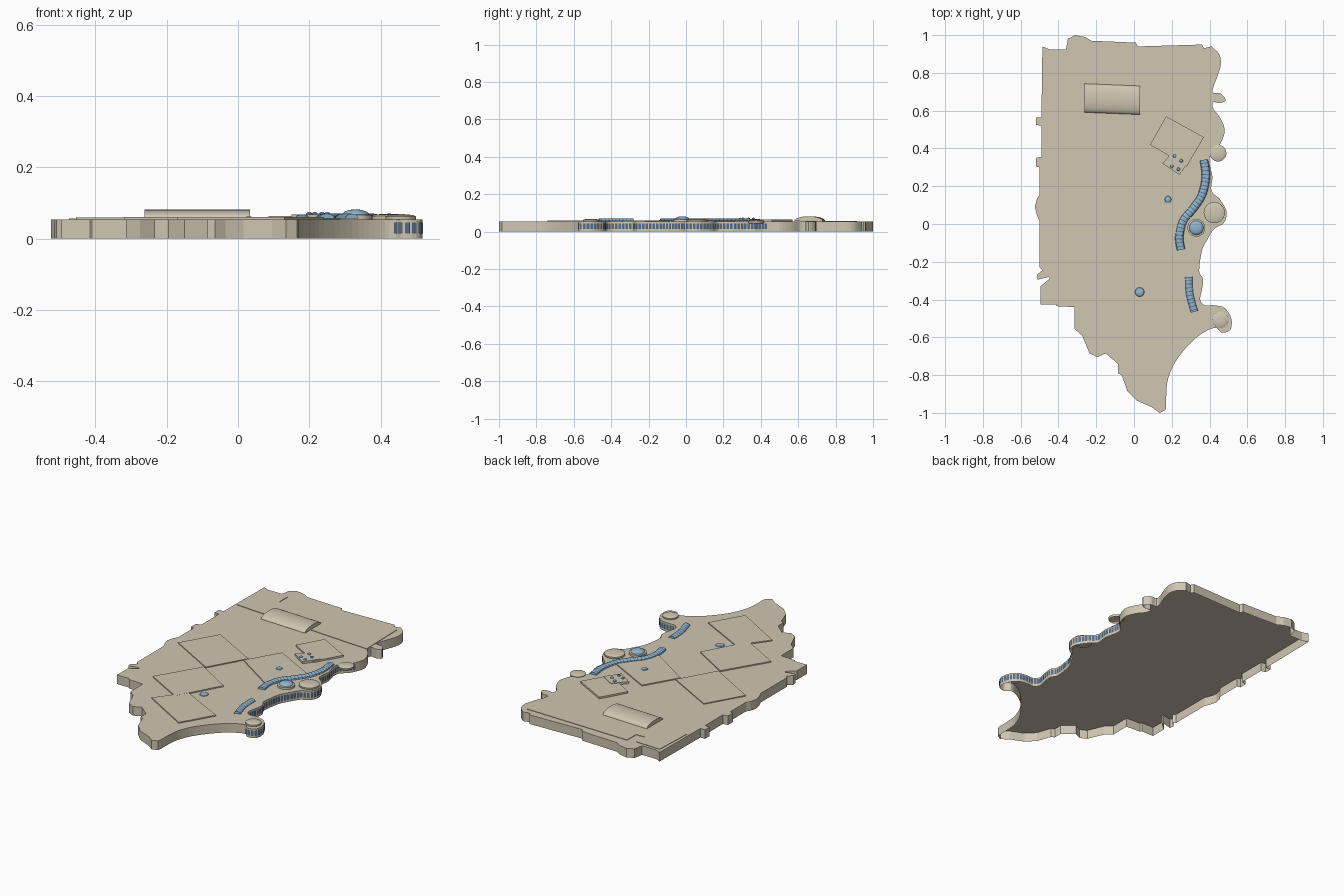
import bpy, bmesh, math
from mathutils import Vector

if "Cube" in bpy.data.objects:
    bpy.data.objects.remove(bpy.data.objects["Cube"])


def material(name, col):
    m = bpy.data.materials.new(name)
    m.diffuse_color = (*col, 1)
    m.use_nodes = True
    m.node_tree.nodes["Principled BSDF"].inputs["Base Color"].default_value = m.diffuse_color
    return m


STONE = material("sandstone", (0.63, 0.57, 0.45))
SKY = material("skylight_blue", (0.28, 0.47, 0.64))
GLASS = material("window_blue", (0.09, 0.15, 0.25))
ROOF = 0.054


def make(name, verts, faces, mats, rule=None, smooth=False):
    me = bpy.data.meshes.new(name)
    me.from_pydata(verts, [], faces)
    for m in mats:
        me.materials.append(m)
    if rule:
        for p in me.polygons:
            p.material_index = rule(p.index)
    ob = bpy.data.objects.new(name, me)
    bpy.context.collection.objects.link(ob)
    if smooth:
        bpy.context.view_layer.objects.active = ob
        ob.select_set(True)
        bpy.ops.object.shade_smooth_by_angle(angle=math.radians(35))
        ob.select_set(False)
    return ob


def prism(name, pts, z0, z1, mat=STONE):
    """Open-bottomed block over a flat outline."""
    area = sum(a[0] * b[1] - b[0] * a[1] for a, b in zip(pts, pts[1:] + pts[:1]))
    if area < 0:
        pts = pts[::-1]
    n = len(pts)
    verts = [(x, y, z) for z in (z0, z1) for x, y in pts]
    faces = [(i, (i + 1) % n, n + (i + 1) % n, n + i) for i in range(n)]
    return make(name, verts, faces + [tuple(range(n, 2 * n))], [mat])


def spin(name, x, y, profile, mat, seg=32):
    """Turned shape; the last profile point is the centre of the top."""
    verts = [(x + r * math.cos(2 * math.pi * i / seg), y + r * math.sin(2 * math.pi * i / seg), z)
             for r, z in profile[:-1] for i in range(seg)]
    verts.append((x, y, profile[-1][1]))
    rings = len(profile) - 1
    faces = [(k * seg + i, k * seg + (i + 1) % seg, (k + 1) * seg + (i + 1) % seg, (k + 1) * seg + i)
             for k in range(rings - 1) for i in range(seg)]
    top = (rings - 1) * seg
    faces += [(top + i, top + (i + 1) % seg, len(verts) - 1) for i in range(seg)]
    return make(name, verts, faces, [mat], smooth=True)


def spline(pts, steps):
    """Smooth curve through the points."""
    p = [pts[0]] + pts + [pts[-1]]
    out = []
    for a, b, c, d in zip(p, p[1:], p[2:], p[3:]):
        for s in range(steps):
            t = s / steps
            out.append(tuple(0.5 * (2 * b[k] + (c[k] - a[k]) * t
                                    + (2 * a[k] - 5 * b[k] + 4 * c[k] - d[k]) * t * t
                                    + (3 * b[k] - a[k] - 3 * c[k] + d[k]) * t ** 3) for k in (0, 1)))
    return out + [pts[-1]]


def walk(path, pitch):
    """Evenly spaced points and directions along a path."""
    out, left = [], 0.0
    for a, b in zip(path, path[1:]):
        a, b = Vector(a), Vector(b)
        length = (b - a).length
        if length < 1e-6:
            continue
        d = (b - a) / length
        while left < length:
            out.append((a + d * left, d))
            left += pitch
        left -= length
    return out


# Main building: north edge, curved east side, stepped west side
north = [(-.485, .94), (-.45, .925), (-.36, .925), (-.35, .98), (-.31, 1.0), (-.26, .99),
         (-.225, .97), (.01, .96), (.02, .94), (.36, .95), (.37, .93)]
east = [(.41, .94), (.45, .90), (.46, .85), (.445, .79), (.42, .725), (.42, .695), (.46, .69),
        (.485, .655), (.455, .64), (.42, .645), (.42, .61), (.455, .565), (.48, .50), (.465, .44),
        (.44, .40), (.405, .365), (.40, .32), (.415, .25), (.41, .175), (.455, .13), (.49, .065),
        (.475, .005), (.425, -.025), (.39, -.08), (.36, -.14), (.345, -.25), (.365, -.29),
        (.36, -.345), (.35, -.40), (.375, -.43), (.425, -.43), (.48, -.445), (.515, -.50),
        (.51, -.56), (.465, -.575), (.435, -.55), (.385, -.565), (.32, -.61), (.255, -.68),
        (.205, -.755), (.175, -.845), (.17, -.97)]
west = [(.165, -.985), (.135, -1.0), (.095, -.97), (.015, -.935), (-.035, -.885), (-.065, -.80),
        (-.085, -.79), (-.085, -.74), (-.15, -.685), (-.195, -.705), (-.235, -.685), (-.275, -.59),
        (-.315, -.555), (-.315, -.44), (-.41, -.435), (-.415, -.425), (-.495, -.425), (-.495, -.33),
        (-.447, -.29), (-.45, -.28), (-.51, -.295), (-.515, -.27), (-.485, -.245), (-.5, -.23),
        (-.5, .015), (-.515, .05), (-.525, .09), (-.515, .13), (-.5, .155), (-.5, .30), (-.52, .305),
        (-.52, .35), (-.49, .355), (-.49, .52), (-.52, .525), (-.52, .565), (-.49, .565)]
shore = spline(east, 4)
prism("main_building", north + shore + west, 0, ROOF)

# Window panes along the curved east wall
verts, faces = [], []
glazed = [p for p in shore if -.585 < p[1] < .43 and not (p[1] < -.54 and p[0] < .44)]
for p, d in walk(glazed, .019):
    out = Vector((-d.y, d.x)) * .003
    a, b = p + out - d * .007, p + out + d * .007
    k = len(verts)
    verts += [(a.x, a.y, .014), (b.x, b.y, .014), (b.x, b.y, .045), (a.x, a.y, .045)]
    faces.append((k + 1, k, k + 3, k + 2))
make("window_panes", verts, faces, [GLASS])

# Raised roof sections
prism("north_roof", [(-.475, .67), (-.465, .91), (-.31, .905), (-.31, .83), (-.255, .83),
                     (-.255, .915), (.41, .90), (.415, .61)], ROOF, .057)
sections = {
    "west_roof": ([(-.33, .305), (-.03, .14), (-.155, -.08), (-.455, .09)], .0595),
    "centre_roof": ([(.075, .305), (.365, .15), (.24, -.075), (-.04, .11)], .0600),
    "middle_roof": ([(-.165, -.085), (.06, -.22), (-.08, -.475), (-.32, -.34)], .0610),
    "south_roof": ([(-.045, -.40), (.24, -.55), (.13, -.74), (-.17, -.565)], .0605),
    "east_roof": ([(.17, .57), (.37, .46), (.28, .305), (.085, .42)], .0640),
    "skylight_block": ([(.215, .395), (.30, .345), (.24, .26), (.15, .32)], .0670),
}
for name, (pts, top) in sections.items():
    prism(name, pts, ROOF, top)

# Barrel-vaulted hall
n = 14
arc = [(math.cos(math.pi * i / n), math.sin(math.pi * i / n)) for i in range(n + 1)]
verts = [(x, y + .076 * c, .058 + .024 * s) for x, y in ((-.263, .667), (.033, .655)) for c, s in arc]
faces = [(i, i + 1, n + 2 + i, n + 1 + i)[::-1] for i in range(n)]
faces += [tuple(range(n + 1)), tuple(range(2 * n + 1, n, -1))]
make("vaulted_hall", verts, faces, [STONE], smooth=True)


# Ribbed arched skylights
def arched_skylight(name, pts, width):
    pts = walk(spline(pts, 12), .004)
    m = 6
    verts, faces = [], []
    for p, d in pts:
        side = Vector((-d.y, d.x))
        for j in range(m + 1):
            a = math.pi * j / m
            q = p + side * (width * math.cos(a))
            verts.append((q.x, q.y, .057 + .013 * math.sin(a)))
    w = m + 1
    for i in range(len(pts) - 1):
        faces += [(i * w + j, i * w + j + 1, (i + 1) * w + j + 1, (i + 1) * w + j)[::-1] for j in range(m)]
    count = len(faces)
    faces += [tuple(range(w)), tuple(range(len(verts) - 1, len(verts) - w - 1, -1))]
    make(name, verts, faces, [SKY, GLASS],
         lambda i: 1 if i < count and (i // m) % 5 == 4 else 0)


arched_skylight("long_skylight", [(.37, .34), (.38, .25), (.36, .155), (.315, .085), (.26, .015),
                                  (.24, -.07), (.25, -.14)], .022)
arched_skylight("short_skylight", [(.29, -.28), (.295, -.37), (.32, -.465)], .019)

# Round tower caps
for name, x, y, r, top in (("north_tower", .445, .375, .044, .064),
                           ("middle_tower", .425, .06, .056, .070),
                           ("south_tower", .457, -.508, .043, .069)):
    spin(name, x, y, [(r * .92, .045), (r, .052), (r, top - .007), (r * .8, top - .003),
                      (r * .4, top - .001), (0, top)], STONE)

# Glass dome on its drum
spin("dome_drum", .33, -.02, [(.047, ROOF), (.047, .066), (.04, .068), (0, .068)], STONE)
spin("glass_dome", .33, -.02, [(.038 * math.cos(a * math.pi / 12), .066 + .016 * math.sin(a * math.pi / 12))
                               for a in range(7)], SKY)

# Small roof lights
lights = [(.18, .13, .018, .060), (.03, -.36, .025, ROOF)]
lights += [(x, y, .009, .067) for x, y in ((.215, .36), (.25, .335), (.20, .305), (.235, .29))]
for i, (x, y, r, z) in enumerate(lights):
    spin(f"roof_light_{i + 1}", x, y, [(r, z), (r * .9, z + .004), (r * .5, z + .007), (0, z + .008)], SKY, 10)
